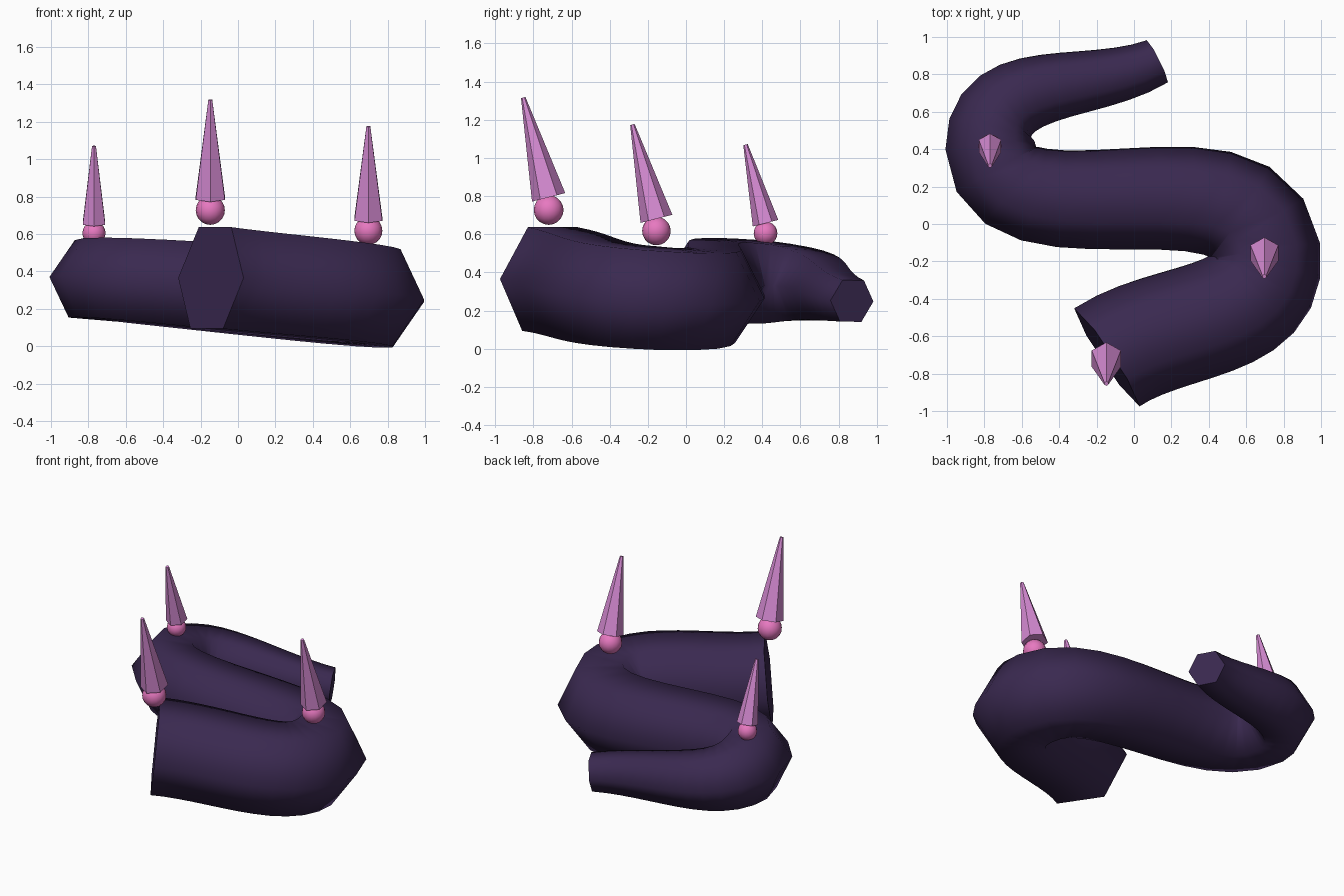
import bpy
from math import radians, sin, cos
from mathutils import Vector

if "Cube" in bpy.data.objects:
    bpy.data.objects.remove(bpy.data.objects["Cube"])


def material(name, rgb):
    m = bpy.data.materials.new(name)
    m.diffuse_color = (*rgb, 1)
    m.use_nodes = True
    m.node_tree.nodes["Principled BSDF"].inputs["Base Color"].default_value = m.diffuse_color
    return m


skin = material("dark_purple", (0.042, 0.022, 0.08))
horn = material("orchid", (0.68, 0.26, 0.66))
bulb = material("pink", (0.80, 0.19, 0.53))

# winding body: path point and thickness
path = [((-0.145, -0.713, 0.365), 0.315), ((0.70, -0.15, 0.265), 0.30),
        ((-0.77, 0.42, 0.35), 0.24), ((0.125, 0.87, 0.25), 0.126)]
curve = bpy.data.curves.new("body", 'CURVE')
curve.dimensions = '3D'
curve.bevel_depth = 1.0
curve.bevel_resolution = 1
curve.resolution_u = 12
curve.use_fill_caps = True
spline = curve.splines.new('BEZIER')
spline.bezier_points.add(len(path) - 1)
for p, (co, r) in zip(spline.bezier_points, path):
    p.co = co
    p.radius = r
    p.handle_left_type = p.handle_right_type = 'AUTO'
curve.materials.append(skin)
body = bpy.data.objects.new("body", curve)
bpy.context.collection.objects.link(body)

# spines: bulb centre, bulb radius, horn base radius, horn length
spines = [((-0.148, -0.72, 0.727), 0.078, 0.09, 0.54),
          ((0.697, -0.155, 0.617), 0.075, 0.086, 0.51),
          ((-0.77, 0.417, 0.605), 0.062, 0.069, 0.425)]
tilt = radians(14.3)
axis = Vector((0, -sin(tilt), cos(tilt)))
for i, (c, rb, rh, length) in enumerate(spines, 1):
    bpy.ops.mesh.primitive_uv_sphere_add(segments=16, ring_count=10, radius=rb, location=c)
    ob = bpy.context.object
    ob.name = f"spine_bulb_{i}"
    bpy.ops.object.shade_smooth()
    ob.data.materials.append(bulb)
    base = Vector((c[0], c[1], c[2] + rb * 0.85))
    bpy.ops.mesh.primitive_cone_add(vertices=6, radius1=rh, radius2=0.012, depth=length,
                                    location=base + axis * length / 2,
                                    rotation=(tilt, 0, 0))
    ob = bpy.context.object
    ob.name = f"spine_horn_{i}"
    ob.data.materials.append(horn)
